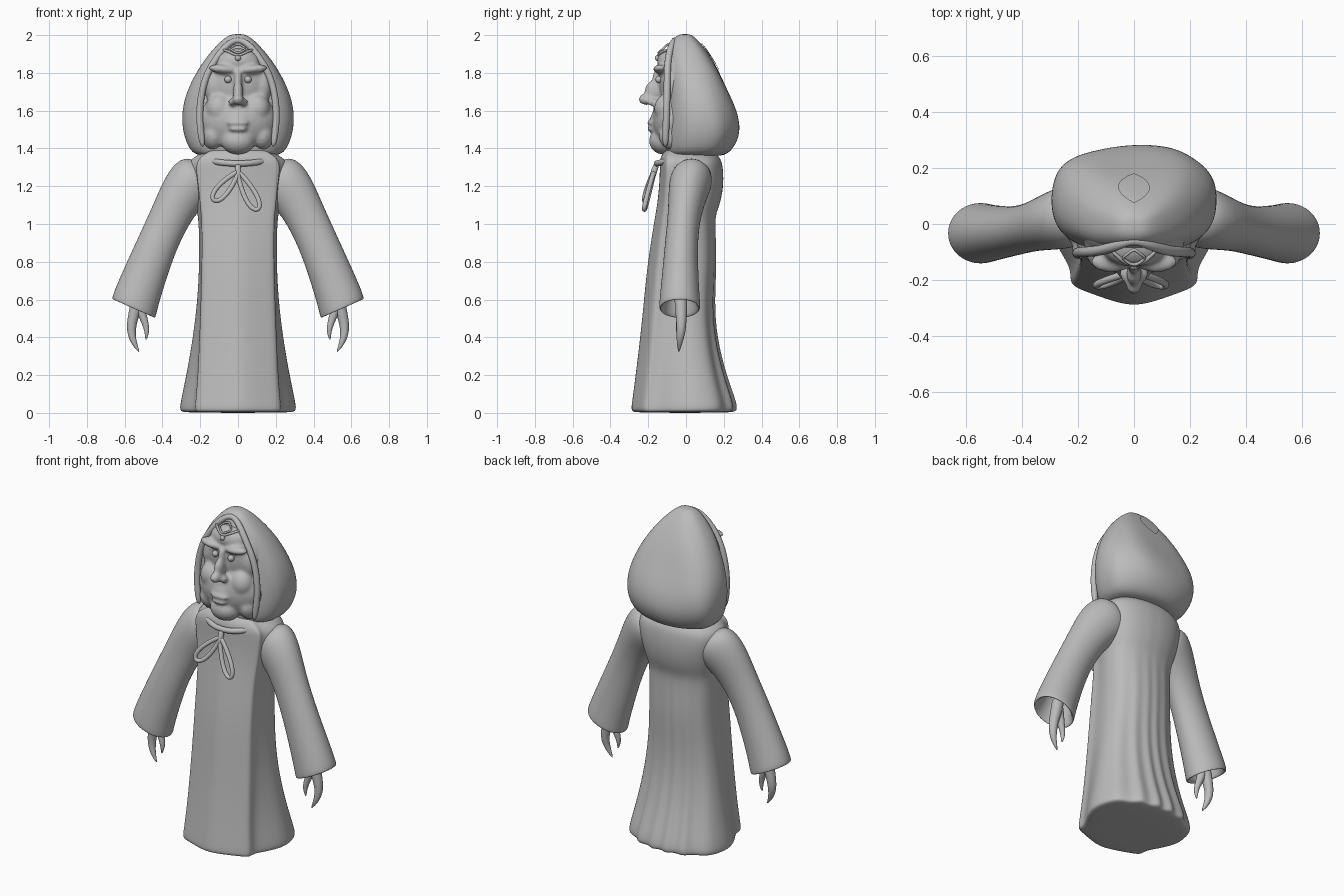
import bpy, bmesh, math
from mathutils import Vector, Matrix

cube = bpy.data.objects.get("Cube")
if cube:
    bpy.data.objects.remove(cube)

grey = bpy.data.materials.new("plain_grey")
grey.use_nodes = True
tone = (0.5, 0.5, 0.5, 1)
grey.diffuse_color = tone
shader = next(n for n in grey.node_tree.nodes if n.type == "BSDF_PRINCIPLED")
shader.inputs["Base Color"].default_value = tone
shader.inputs["Roughness"].default_value = 0.8


def finish(name, bm, subdiv=0):
    """Turn a bmesh into a smooth shaded object."""
    bmesh.ops.recalc_face_normals(bm, faces=bm.faces[:])
    mesh = bpy.data.meshes.new(name)
    bm.to_mesh(mesh)
    bm.free()
    mesh.materials.append(grey)
    for p in mesh.polygons:
        p.use_smooth = True
    ob = bpy.data.objects.new(name, mesh)
    bpy.context.scene.collection.objects.link(ob)
    if subdiv:
        mod = ob.modifiers.new("subdivision", "SUBSURF")
        mod.levels = mod.render_levels = subdiv
    return ob


def skin(name, rings, closed=False, subdiv=2):
    """Bridge rings of points into a surface, capped unless closed."""
    bm = bmesh.new()
    loops = [[bm.verts.new(p) for p in ring] for ring in rings]
    pairs = list(zip(loops, loops[1:]))
    if closed:
        pairs.append((loops[-1], loops[0]))
    else:
        bm.faces.new(loops[0])
        bm.faces.new(loops[-1])
    for a, b in pairs:
        for i in range(len(a)):
            j = (i + 1) % len(a)
            bm.faces.new((a[i], a[j], b[j], b[i]))
    return finish(name, bm, subdiv)


def tube(name, points, radii, closed=False, ref=(0, 1, 0), sides=8):
    """Sweep a circle along a path."""
    pts = [Vector(p) for p in points]
    n = len(pts)
    if not isinstance(radii, (list, tuple)):
        radii = [radii] * n
    rings = []
    for i, p in enumerate(pts):
        nxt = pts[(i + 1) % n] if closed else pts[min(i + 1, n - 1)]
        prv = pts[i - 1] if closed else pts[max(i - 1, 0)]
        t = (nxt - prv).normalized()
        u = t.cross(Vector(ref)).normalized()
        v = t.cross(u)
        rings.append([p + radii[i] * (u * math.cos(a) + v * math.sin(a))
                      for a in (math.tau * k / sides for k in range(sides))])
    return skin(name, rings, closed)


def ball(bm, centre, radii, tilt=0):
    m = Matrix.Translation(centre) @ Matrix.Rotation(tilt, 4, "Y") @ Matrix.Diagonal((*radii, 1))
    bmesh.ops.create_uvsphere(bm, u_segments=32, v_segments=20, radius=1, matrix=m)


# Robe: flat front panel, set back sides and pleats at the rear
def robe_ring(z, w, panel, front, back, pleat):
    half = [(panel * .3, front * .96), (panel * .65, front * .87), (panel * .95, front * .79),
            (panel * 1.08, front * .72), (panel * 1.05, front * .55),
            ((panel + w) / 2, front * .35), (w, 0), (w * .97, back * .35)]
    for k, (fx, fy) in enumerate([(.85, .66), (.68, .82), (.5, .92), (.32, .97), (.15, 1)]):
        dent = 1 - pleat * (k % 2)
        half.append((w * fx * dent, back * fy * dent))
    right = [(0, front)] + half + [(0, back * (1 - pleat))]
    left = [(-x, y) for x, y in reversed(half)]
    return [(x, y, z) for x, y in right + left]


skin("robe", [robe_ring(*r) for r in [
    (0.0, .29, .2, -.27, .25, .1),
    (.01, .315, .215, -.295, .285, .14),
    (.05, .312, .212, -.29, .285, .14),
    (.2, .278, .2, -.27, .225, .14),
    (.4, .242, .192, -.245, .17, .12),
    (.6, .217, .185, -.225, .155, .08),
    (.8, .207, .18, -.205, .168, .05),
    (1.0, .21, .18, -.172, .155, .03),
    (1.06, .218, .185, -.162, .16, 0),
    (1.12, .235, .19, -.152, .185, 0),
    (1.22, .262, .2, -.142, .2, 0),
    (1.3, .275, .21, -.14, .195, 0),
    (1.345, .255, .2, -.14, .185, 0),
    (1.385, .18, .15, -.12, .15, 0),
    (1.41, .1, .08, -.08, .1, 0)]])


# Sleeves, open at the cuff, and clawed hands
def sleeve_ring(s, x, z, dx, dz, y, ry):
    return [(s * (x + dx * math.cos(a)), y + ry * math.sin(a), z + dz * math.cos(a))
            for a in (math.tau * k / 16 for k in range(16))]


for s, side in ((1, "left"), (-1, "right")):
    skin(side + "_sleeve", [sleeve_ring(s, *r) for r in [
        (.17, 1.26, .05, .09, .03, .09),
        (.225, 1.24, .085, .115, .03, .12),
        (.3, 1.16, .085, .1, .01, .105),
        (.36, 1.04, .088, .07, -.01, .088),
        (.425, .9, .096, .05, -.025, .088),
        (.485, .75, .106, .048, -.03, .097),
        (.53, .63, .114, .05, -.033, .106),
        (.55, .565, .118, .052, -.033, .112),
        (.553, .548, .115, .051, -.033, .108),
        (.55, .56, .098, .044, -.033, .092),
        (.53, .63, .085, .038, -.033, .08),
        (.5, .72, .06, .03, -.033, .055)]])
    tube(side + "_finger", [(s * x, y, z) for x, y, z in [
        (.52, -.03, .66), (.54, -.025, .56), (.56, -.025, .49), (.567, -.025, .43),
        (.552, -.035, .37), (.522, -.038, .32)]], [.04, .036, .03, .026, .017, .003])
    tube(side + "_thumb", [(s * x, y, z) for x, y, z in [
        (.52, -.03, .62), (.515, -.03, .54), (.492, -.035, .48), (.48, -.04, .43),
        (.488, -.04, .385)]], [.03, .028, .02, .015, .003])

# Head: overlapping masses blended into one skin
bm = bmesh.new()
for centre, radii in [
        ((0, 0, 1.75), (.2, .145, .21)),            # skull
        ((0, -.07, 1.86), (.12, .083, .07)),        # forehead
        ((0, -.05, 1.55), (.21, .13, .165)),        # jaw
        ((0, -.12, 1.44), (.09, .075, .072)),       # chin
        ((0, -.13, 1.54), (.085, .062, .075)),      # muzzle
        ((0, -.15, 1.765), (.022, .03, .055)),      # nose bridge
        ((0, -.175, 1.7), (.027, .045, .06)),
        ((0, -.21, 1.66), (.03, .042, .03)),        # nose tip
        ((0, -.188, 1.535), (.056, .018, .013)),    # lips
        ((0, -.185, 1.503), (.048, .02, .015))]:
    ball(bm, centre, radii)
for s in (-1, 1):
    ball(bm, (s * .03, -.18, 1.645), (.021, .027, .019))           # nostril
    ball(bm, (s * .1, -.1, 1.61), (.07, .068, .08))                # cheek
    ball(bm, (s * .13, -.06, 1.47), (.062, .085, .08))             # jowl
    ball(bm, (s * .13, -.06, 1.73), (.05, .06, .1))                # temple
    ball(bm, (s * .08, -.135, 1.82), (.075, .038, .024), s * -.1)  # brow
head = finish("head", bm)
remesh = head.modifiers.new("blend", "REMESH")
remesh.mode = "VOXEL"
remesh.voxel_size = .01
remesh.use_smooth_shade = True
smooth = head.modifiers.new("soften", "SMOOTH")
smooth.factor, smooth.iterations = .5, 4

for s, side in ((1, "left"), (-1, "right")):
    bm = bmesh.new()
    ball(bm, (s * .053, -.143, 1.765), (.019, .019, .019))
    finish(side + "_eye", bm)


# Hood: lumpy loft behind the face, with a rolled rim
def hood_ring(z, w, front, back):
    mid, depth, pts = (front + back) / 2, (back - front) / 2, []
    for k in range(24):
        a = math.tau * k / 24
        c, q = math.cos(a), math.sin(a)
        lump = 1 + .035 * math.sin(5 * a + 9 * z) * max(q, 0)
        pts.append((math.copysign(abs(c) ** .8, c) * w * lump,
                    mid + math.copysign(abs(q) ** .8, q) * depth * lump, z))
    return pts


hood = skin("hood", [hood_ring(*r) for r in [
    (1.36, .16, -.07, .16), (1.365, .235, -.1, .215), (1.42, .272, -.11, .262),
    (1.5, .297, -.11, .288), (1.6, .3, -.105, .272), (1.7, .275, -.1, .228),
    (1.8, .225, -.1, .182), (1.88, .172, -.1, .136), (1.95, .11, -.08, .085),
    (1.99, .065, -.06, .045), (2.006, .03, -.03, .02)]])

arch = [(.185, -.11, 1.4), (.207, -.105, 1.55), (.198, -.1, 1.68),
        (.168, -.1, 1.79), (.115, -.095, 1.88), (.055, -.075, 1.955)]
tube("hood_rim", arch + [(0, -.05, 1.978)] + [(-x, y, z) for x, y, z in reversed(arch)], .02)

# Leaf shaped patch on the back of the hood
bm = bmesh.new()
rows = []
for i in range(13):
    t = i / 12
    w = .055 * math.sin(math.pi * t) ** .8 + .002
    rows.append([bm.verts.new((w * (k / 3 - 1), .08 + .11 * t, 1.97 - .16 * t)) for k in range(7)])
for a, b in zip(rows, rows[1:]):
    for k in range(6):
        bm.faces.new((a[k], a[k + 1], b[k + 1], b[k]))
patch = finish("hood_patch", bm)
wrap = patch.modifiers.new("wrap", "SHRINKWRAP")
wrap.target, wrap.offset = hood, .006

# Circlet on the forehead
tube("circlet_band", [(-.085, -.09, 1.925), (-.04, -.135, 1.91), (0, -.152, 1.885),
                      (.04, -.135, 1.91), (.085, -.09, 1.925)], .008, ref=(0, 0, 1))
tube("circlet_diamond", [(0, -.085, 1.955), (-.025, -.11, 1.943), (-.045, -.12, 1.927),
                         (-.02, -.14, 1.913), (0, -.147, 1.903), (.02, -.14, 1.913),
                         (.045, -.12, 1.927), (.025, -.11, 1.943)], .007, closed=True)
bm = bmesh.new()
ball(bm, (0, -.15, 1.878), (.015, .015, .015))
finish("circlet_bead", bm)

# Collar cord and tied bow
tube("collar_cord", [(.185 * math.cos(a), .01 + .165 * math.sin(a), 1.36 + .04 * math.sin(a))
                     for a in (math.tau * k / 24 for k in range(24))],
     .018, closed=True, ref=(0, 0, 1))
tube("bow_knot", [(0, -.15, 1.325), (0, -.172, 1.28), (.006, -.18, 1.22)], [.015, .02, .012],
     ref=(1, 0, 0))


def bow_loop(name, tip_x, tip_z, width):
    start, tip = Vector((0, -.17, 1.275)), Vector((tip_x, -.222, tip_z))
    across = (tip - start).cross(Vector((0, 1, 0))).normalized()
    path = []
    for k in range(16):
        a = math.tau * k / 16
        t = (1 - math.cos(a)) / 2
        path.append(start.lerp(tip, t) + across * width * math.sin(a) * (.35 + .65 * t))
    tube(name, path, .014, closed=True)


bow_loop("bow_loop_right", -.13, 1.125, .042)
bow_loop("bow_loop_left", .105, 1.075, .042)
